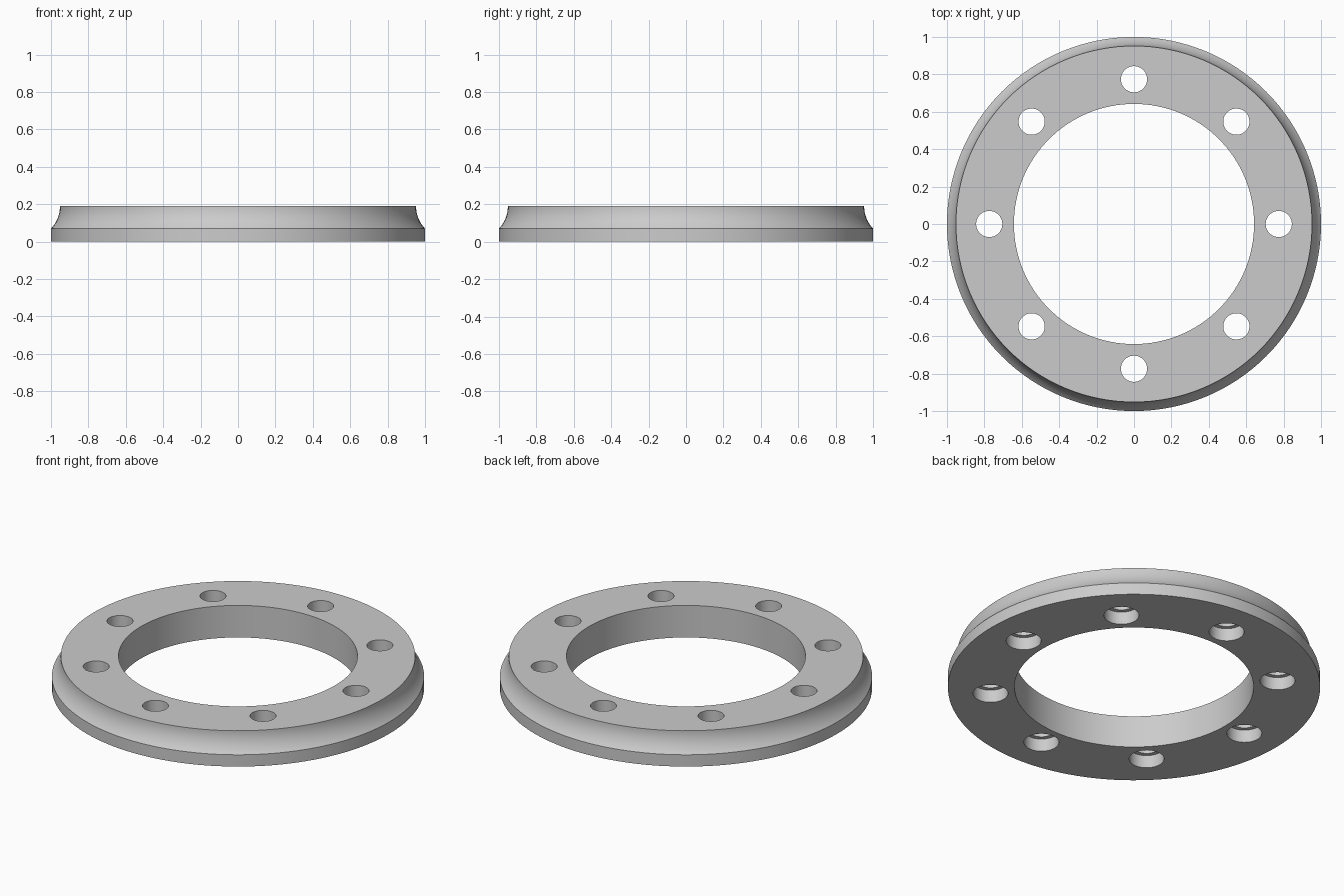
import bpy, bmesh, math
from mathutils import Matrix

if "Cube" in bpy.data.objects:
    bpy.data.objects.remove(bpy.data.objects["Cube"])

HEIGHT, LIP = 0.19, 0.07
OUTER, TOP_R, BORE = 1.0, 0.952, 0.642
BOLT_CIRCLE, HOLES = 0.774, 8
HOLE_R, RECESS_R, RECESS_DEPTH = 0.07, 0.094, 0.075


def lathe(bm, profile, steps, closed, centre=(0, 0, 0)):
    """Spin an (r, z) profile about a vertical axis."""
    verts = [bm.verts.new((r, 0, z)) for r, z in profile]
    pairs = list(zip(verts, verts[1:]))
    if closed:
        pairs.append((verts[-1], verts[0]))
    edges = [bm.edges.new(p) for p in pairs]
    bmesh.ops.spin(bm, geom=verts + edges, cent=(0, 0, 0), axis=(0, 0, 1),
                   angle=math.tau, steps=steps, use_merge=True)
    bmesh.ops.remove_doubles(bm, verts=bm.verts, dist=1e-5)
    bmesh.ops.recalc_face_normals(bm, faces=bm.faces)
    bmesh.ops.translate(bm, verts=bm.verts, vec=centre)


def add_object(name, bm):
    mesh = bpy.data.meshes.new(name)
    bm.to_mesh(mesh)
    bm.free()
    obj = bpy.data.objects.new(name, mesh)
    bpy.context.collection.objects.link(obj)
    return obj


# Ring: straight lip below a concave cove
rise = HEIGHT - LIP
inset = OUTER - TOP_R
cove_r = (inset ** 2 + rise ** 2) / (2 * inset)
sweep = math.asin(rise / cove_r)
cove = []
for i in range(13):
    a = sweep * (1 - i / 12)
    cove.append((TOP_R + cove_r * (1 - math.cos(a)), HEIGHT - cove_r * math.sin(a)))
bm = bmesh.new()
lathe(bm, [(BORE, 0), (OUTER, 0)] + cove + [(BORE, HEIGHT)], 128, True)
ring = add_object("flange_ring", bm)

# Stepped bolt holes: wide recess underneath, narrow hole through the top
bm = bmesh.new()
lathe(bm, [(0, -0.1), (RECESS_R, -0.1), (RECESS_R, RECESS_DEPTH),
           (HOLE_R, RECESS_DEPTH), (HOLE_R, 0.3), (0, 0.3)],
      48, False, (BOLT_CIRCLE, 0, 0))
first = bm.verts[:] + bm.edges[:] + bm.faces[:]
for i in range(1, HOLES):
    copy = bmesh.ops.duplicate(bm, geom=first)["geom"]
    bmesh.ops.rotate(bm, verts=[g for g in copy if isinstance(g, bmesh.types.BMVert)],
                     cent=(0, 0, 0), matrix=Matrix.Rotation(math.tau * i / HOLES, 3, "Z"))
cutter = add_object("bolt_hole_cutter", bm)
cutter.hide_render = True

mod = ring.modifiers.new("bolt_holes", "BOOLEAN")
mod.operation = "DIFFERENCE"
mod.solver = "EXACT"
mod.object = cutter
bpy.ops.object.select_all(action="DESELECT")
bpy.context.view_layer.objects.active = ring
ring.select_set(True)
bpy.ops.object.modifier_apply(modifier=mod.name)
bpy.data.objects.remove(cutter)
bpy.ops.object.shade_smooth_by_angle(angle=math.radians(30))

# Plain grey metal
grey = bpy.data.materials.new("plain_grey")
grey.use_nodes = True
colour = (0.6, 0.6, 0.6, 1)
grey.diffuse_color = colour
grey.node_tree.nodes["Principled BSDF"].inputs["Base Color"].default_value = colour
ring.data.materials.clear()
ring.data.materials.append(grey)
